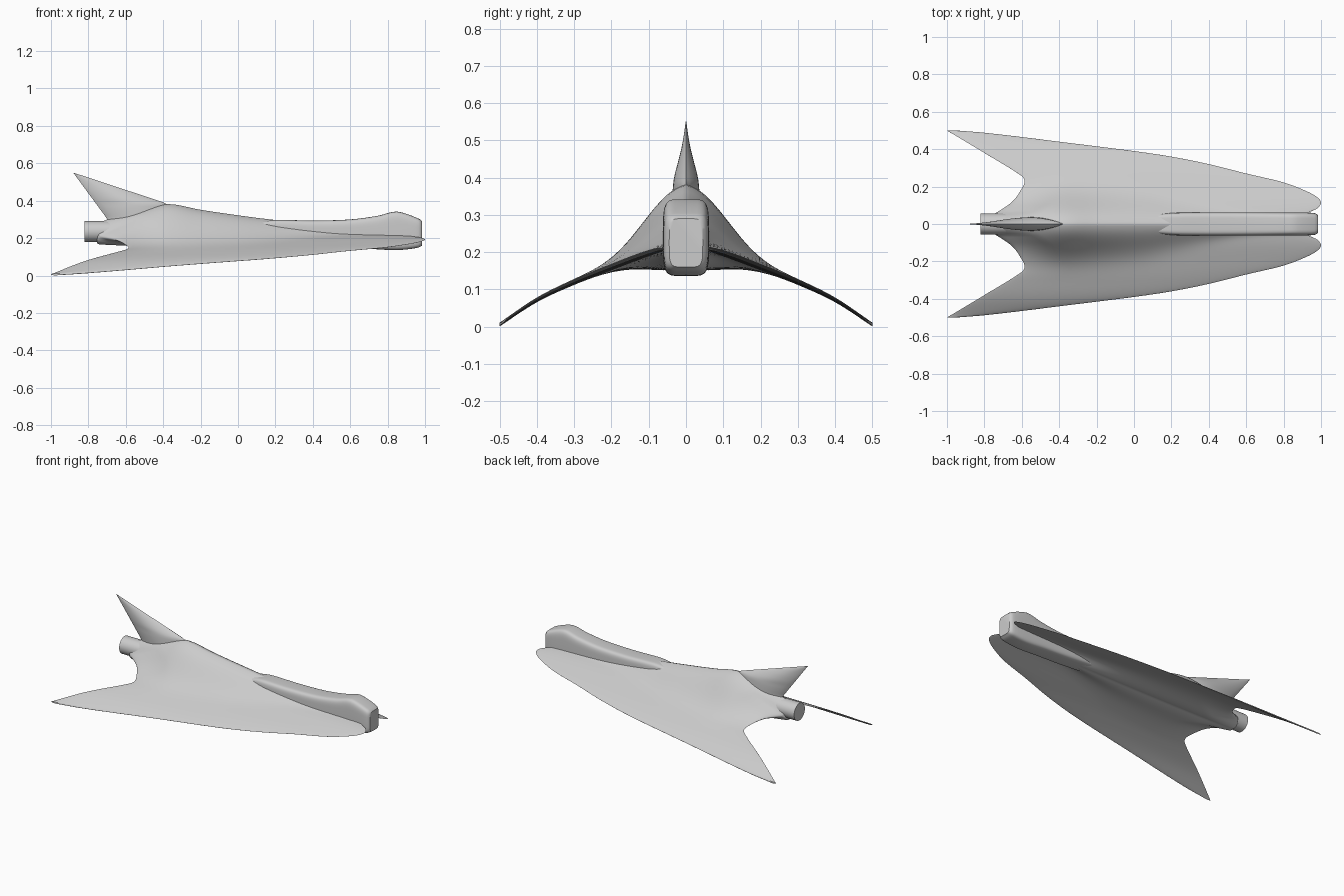
import bpy, bmesh, math

cube = bpy.data.objects.get("Cube")
if cube:
    bpy.data.objects.remove(cube, do_unlink=True)

grey = bpy.data.materials.new("light_grey")
grey.use_nodes = True
COLOR = (0.6, 0.6, 0.6, 1)
grey.diffuse_color = COLOR
grey.node_tree.nodes["Principled BSDF"].inputs["Base Color"].default_value = COLOR


def curve(*pts):
    """Smooth function through (x, value) points in rising x."""
    n = len(pts)

    def slope(i):
        a, b = pts[max(i - 1, 0)], pts[min(i + 1, n - 1)]
        return (b[1] - a[1]) / (b[0] - a[0])

    def f(x):
        x = min(max(x, pts[0][0]), pts[-1][0])
        i = next((k for k in range(n - 1) if x <= pts[k + 1][0]), n - 2)
        (x0, v0), (x1, v1) = pts[i], pts[i + 1]
        d = x1 - x0
        t = (x - x0) / d
        return ((2*t**3 - 3*t*t + 1) * v0 + (t**3 - 2*t*t + t) * d * slope(i)
                + (3*t*t - 2*t**3) * v1 + (t**3 - t*t) * d * slope(i + 1))
    return f


def loft(name, rings, angle=40):
    """Skin closed rings, cap the ends and shade smooth."""
    bm = bmesh.new()
    rows = [[bm.verts.new(p) for p in r] for r in rings]
    n = len(rows[0])
    for a, b in zip(rows, rows[1:]):
        for i in range(n):
            j = (i + 1) % n
            bm.faces.new((a[i], a[j], b[j], b[i]))
    bm.faces.new(rows[0])
    bm.faces.new(rows[-1])
    bmesh.ops.remove_doubles(bm, verts=bm.verts, dist=0.0002)
    bmesh.ops.recalc_face_normals(bm, faces=bm.faces)
    me = bpy.data.meshes.new(name)
    bm.to_mesh(me)
    bm.free()
    ob = bpy.data.objects.new(name, me)
    bpy.context.collection.objects.link(ob)
    me.materials.append(grey)
    bpy.ops.object.select_all(action='DESELECT')
    ob.select_set(True)
    bpy.context.view_layer.objects.active = ob
    bpy.ops.object.shade_smooth_by_angle(angle=math.radians(angle))
    return ob


# Swept wing blended into a raised spine and belly
front_edge = curve((0, .9), (.06, .93), (.08, .975), (.115, 1), (.15, .97), (.185, .9),
                   (.225, .79), (.27, .6), (.32, .4), (.36, .2), (.39, 0), (.44, -.4),
                   (.465, -.6), (.49, -.82), (.5, -.95))
rear_edge = curve((0, -.75), (.05, -.75), (.07, -.72), (.12, -.65), (.19, -.6),
                  (.23, -.585), (.26, -.605), (.38, -.8), (.5, -1))
droop = curve((0, .225), (.1, .197), (.2, .16), (.3, .12), (.4, .072), (.5, .006))
spine = curve((-.75, .285), (-.7, .305), (-.55, .345), (-.38, .382), (-.2, .35), (0, .32),
              (.2, .295), (.4, .28), (1, .27))
spread = curve((-.75, .12), (-.4, .145), (0, .125), (.2, .095), (.5, .05), (.7, .035), (1, .03))
CHORD = 60


def wing_ring(y):
    a = abs(y)
    xr, xf, mid = rear_edge(a), front_edge(a), droop(a)
    half = .012 - .014 * a
    upper, lower = [], []
    for k in range(CHORD + 1):
        t = .5 - .5 * math.cos(math.pi * k / CHORD)
        x = xr + (xf - xr) * t
        skin = half * math.sqrt(max(0, 4 * t * (1 - t)))
        bump = math.exp(-(a / spread(x)) ** 2.2)
        taper = min(1, (x - xr) / .22) ** .5
        bump *= 1 - (1 - taper) * min(1, a / .06) ** 2
        upper.append((x, y, mid + skin + (spine(x) - .235) * bump))
        lower.append((x, y, mid - skin - .055 * bump))
    return upper + lower[::-1]


loft("blended_wing", [wing_ring(-.5 + i / 100) for i in range(101)])

# Forward fuselage with raised cockpit and blunt nose
top = curve((-.1, .29), (.1, .285), (.2, .297), (.4, .294), (.6, .3), (.75, .32), (.84, .342),
            (.9, .33), (.97, .302), (.985, .29))
bottom = curve((-.1, .2), (.2, .175), (.5, .152), (.7, .143), (.85, .136), (.96, .148), (.985, .16))
width = curve((-.1, .03), (.1, .05), (.25, .061), (.85, .062), (.95, .06), (.975, .055), (.985, .045))


def fuselage_ring(x):
    zc, h, w = (top(x) + bottom(x)) / 2, (top(x) - bottom(x)) / 2, width(x)
    ring = []
    for k in range(48):
        a = 2 * math.pi * k / 48
        c, s = math.cos(a), math.sin(a)
        ring.append((x, w * math.copysign(abs(c) ** .35, c), zc + h * math.copysign(abs(s) ** .45, s)))
    return ring


stations = [-.1 + i * .025 for i in range(43)] + [.965, .972, .979, .985]
loft("fuselage", [fuselage_ring(x) for x in stations])

# Tail fin, a leaf-shaped section swept back to a point
fin_half = curve((.28, .036), (.36, .036), (.4, .032), (.44, .022), (.48, .012), (.52, .005), (.55, .001))


def fin_ring(z):
    lead = -.38 - .5 * max(0, (z - .385) / .165)
    trail = -.7 - .18 * max(0, (z - .305) / .245)
    side = []
    for k in range(21):
        t = k / 20
        side.append((lead + (trail - .001 - lead) * t, fin_half(z) * math.sin(math.pi * t) ** .75, z))
    return side + [(x, -y, zz) for x, y, zz in side[-2:0:-1]]


loft("tail_fin", [fin_ring(.28 + .27 * i / 24) for i in range(25)])

# Engine nozzle
loft("engine_nozzle", [[(x, .056 * math.cos(a), .235 + .056 * math.sin(a))
                        for a in (2 * math.pi * k / 40 for k in range(40))]
                       for x in (-.82, -.6)])
